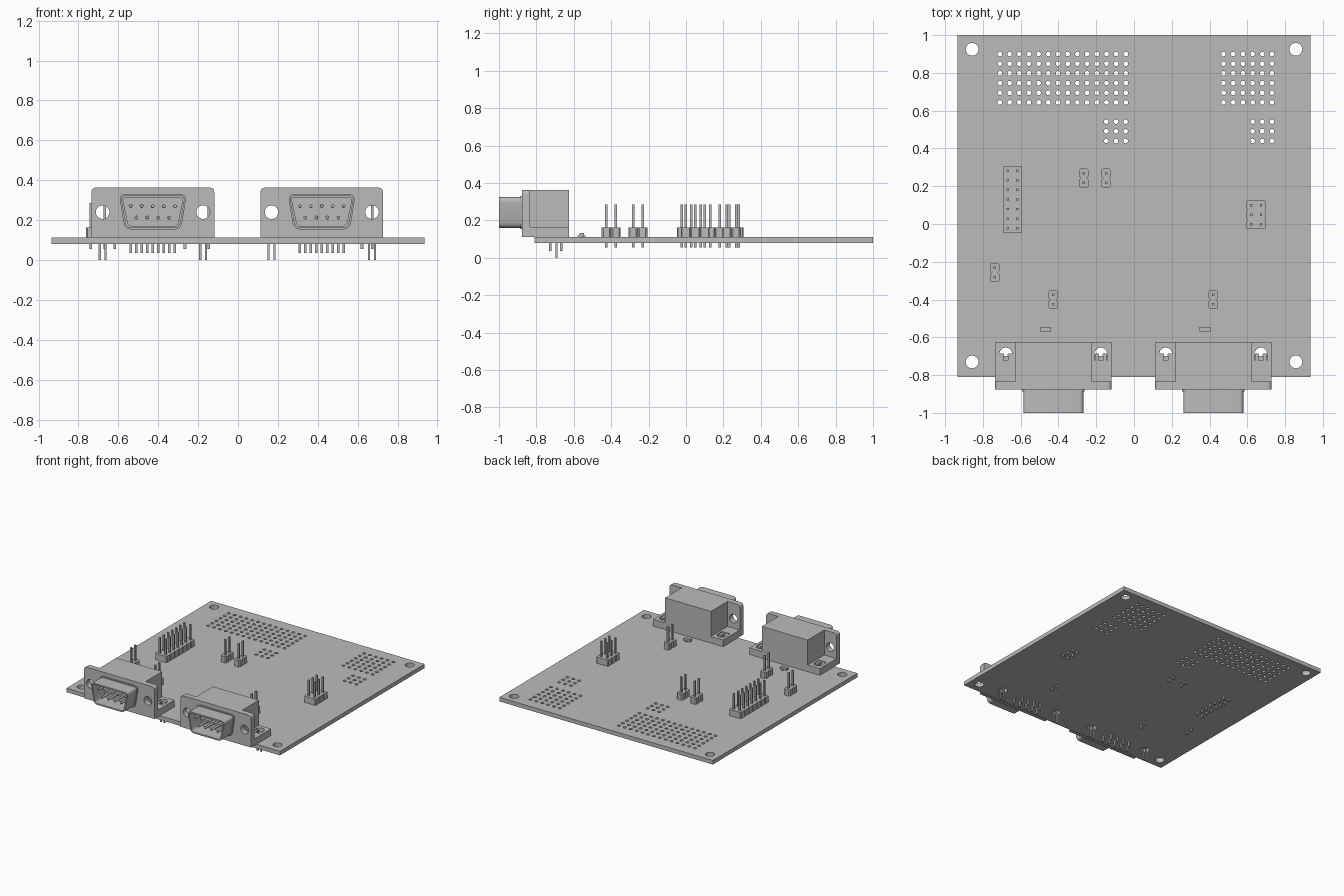
import bpy, bmesh, math
from mathutils import Matrix, Vector

cube = bpy.data.objects.get("Cube")
if cube:
    bpy.data.objects.remove(cube, do_unlink=True)

grey = bpy.data.materials.new("plain_grey")
grey.use_nodes = True
COLOUR = (0.5, 0.5, 0.5, 1)
grey.diffuse_color = COLOUR
grey.node_tree.nodes["Principled BSDF"].inputs["Base Color"].default_value = COLOUR

BOARD_LOW, BOARD_TOP = 0.08, 0.112
PITCH = 0.0513
parts = []


def finish(name, mesh):
    mesh.materials.clear()
    mesh.materials.append(grey)
    ob = bpy.data.objects.new(name, mesh)
    bpy.context.collection.objects.link(ob)
    parts.append(ob)
    return ob


def circle(x, y, r, n=16):
    return [(x + r * math.cos(2 * math.pi * i / n), y + r * math.sin(2 * math.pi * i / n))
            for i in range(n)]


def rect(x0, x1, y0, y1):
    return [(x0, y0), (x1, y0), (x1, y1), (x0, y1)]


def rounded(points, radii, n=5):
    """Round each corner of a polygon by its radius."""
    out = []
    for i, p in enumerate(points):
        p, a, b = Vector(p), Vector(points[i - 1]), Vector(points[(i + 1) % len(points)])
        if radii[i] == 0:
            out.append(tuple(p))
            continue
        s, e = p + (a - p).normalized() * radii[i], p + (b - p).normalized() * radii[i]
        for k in range(n + 1):
            t = k / n
            out.append(tuple(s * (1 - t) ** 2 + p * 2 * t * (1 - t) + e * t * t))
    return out


def plate(name, loops, low, high, upright=False):
    """Extrude an outline with holes along z, or along y when upright."""
    curve = bpy.data.curves.new(name, "CURVE")
    curve.dimensions = "2D"
    curve.fill_mode = "BOTH"
    curve.extrude = (high - low) / 2
    for loop in loops:
        spline = curve.splines.new("POLY")
        spline.points.add(len(loop) - 1)
        for point, (x, y) in zip(spline.points, loop):
            point.co = (x, y, 0, 1)
        spline.use_cyclic_u = True
    temp = bpy.data.objects.new(name + "_outline", curve)
    bpy.context.collection.objects.link(temp)
    graph = bpy.context.evaluated_depsgraph_get()
    mesh = bpy.data.meshes.new_from_object(temp.evaluated_get(graph))
    bpy.data.objects.remove(temp, do_unlink=True)
    bm = bmesh.new()
    bm.from_mesh(mesh)
    bmesh.ops.remove_doubles(bm, verts=bm.verts, dist=0.00005)
    mid = (low + high) / 2
    if upright:
        bm.transform(Matrix.Translation((0, mid, 0)) @ Matrix.Rotation(math.pi / 2, 4, "X"))
    else:
        bm.transform(Matrix.Translation((0, 0, mid)))
    bmesh.ops.recalc_face_normals(bm, faces=bm.faces)
    bm.to_mesh(mesh)
    bm.free()
    return finish(name, mesh)


def boxes(name, spans):
    """One object from boxes given as (x0, x1, y0, y1, z0, z1)."""
    bm = bmesh.new()
    for x0, x1, y0, y1, z0, z1 in spans:
        place = Matrix.Translation(((x0 + x1) / 2, (y0 + y1) / 2, (z0 + z1) / 2))
        size = Matrix.Diagonal((x1 - x0, y1 - y0, z1 - z0, 1))
        bmesh.ops.create_cube(bm, size=1, matrix=place @ size)
    mesh = bpy.data.meshes.new(name)
    bm.to_mesh(mesh)
    bm.free()
    return finish(name, mesh)


def post(x, y, w, z0, z1):
    return (x - w, x + w, y - w, y + w, z0, z1)


# Circuit board with mounting, prototyping and connector holes
CONNECTORS = {"right": -0.427, "left": 0.42}
CLIP_X, CLIP_Y = 0.252, -0.688
holes = [circle(x, y, 0.034, 24) for x in (-0.857, 0.857) for y in (0.925, -0.73)]
for x0, y0, cols, rows in ((-0.71, 0.9, 14, 6), (0.474, 0.9, 6, 6),
                           (-0.147, 0.542, 3, 3), (0.628, 0.542, 3, 3)):
    holes += [circle(x0 + i * PITCH, y0 - j * PITCH, 0.0125, 12)
              for i in range(cols) for j in range(rows)]
for cx in CONNECTORS.values():
    holes += [circle(cx + s * CLIP_X, CLIP_Y, 0.034, 24) for s in (-1, 1)]
plate("circuit_board", [rect(-0.935, 0.935, -0.81, 1)] + holes, BOARD_LOW, BOARD_TOP)


# Pin headers: notched housing with square pins
def header(name, cx, cy, cols, rows):
    p = 0.0507
    w, h = cols * p / 2, rows * p / 2
    c = 0.009 if cols == 1 else 0.005
    side = []
    for j in range(rows):
        y = cy - h + j * p
        side += [(w - c, y), (w, y + c), (w, y + p - c), (w - c, y + p)]
    side = [q for i, q in enumerate(side) if i % 4 != 3 or i == len(side) - 1]
    outline = [(cx + x, y) for x, y in side] + [(cx - x, y) for x, y in reversed(side)]
    plate(name + "_housing", [outline], BOARD_TOP, 0.162)
    boxes(name + "_pins", [post(cx + (i - (cols - 1) / 2) * p, cy + (j - (rows - 1) / 2) * p,
                                0.0065, 0.055, 0.285)
                           for i in range(cols) for j in range(rows)])


header("long_header", -0.643, 0.13, 2, 7)
header("six_pin_header", 0.647, 0.049, 2, 3)
for n, (x, y) in enumerate(((-0.266, 0.243), (-0.147, 0.243), (-0.738, -0.257),
                            (-0.427, -0.4), (0.42, -0.4))):
    header("jumper_%d" % (n + 1), x, y, 1, 2)


# Outline of the serial connector shell
def shell_outline(cx, grow):
    top, low, h, mid = 0.163 + grow, 0.134 + grow, 0.082 + grow, 0.242
    pts = [(cx - low, mid - h), (cx + low, mid - h), (cx + top, mid + h), (cx - top, mid + h)]
    return rounded(pts, [0.03 + grow] * 4)


# Serial connectors
for side, cx in CONNECTORS.items():
    name = side + "_connector"
    half, top, back, front = 0.308, 0.363, -0.833, -0.877
    face = rounded(rect(cx - half, cx + half, BOARD_TOP, top), (0, 0, 0.025, 0.025))
    plate(name + "_flange",
          [face] + [circle(cx + s * CLIP_X, 0.24, 0.034, 24) for s in (-1, 1)],
          front, back, True)
    boxes(name + "_body", [(cx - 0.201, cx + 0.201, back, -0.625, BOARD_TOP, top)])
    plate(name + "_shell_rim", [shell_outline(cx, 0.007), shell_outline(cx, -0.011)],
          front - 0.009, front, True)
    plate(name + "_shell", [shell_outline(cx, 0), shell_outline(cx, -0.011)],
          -1, front, True)

    # Round contacts in two rows
    bm = bmesh.new()
    for count, z in ((5, 0.27), (4, 0.213)):
        for i in range(count):
            x = cx + (i - (count - 1) / 2) * 0.0555
            spot = Matrix.Translation((x, -0.925, z)) @ Matrix.Rotation(math.pi / 2, 4, "X")
            bmesh.ops.create_cone(bm, cap_ends=True, segments=12, radius1=0.009,
                                  radius2=0.008, depth=0.1, matrix=spot)
    mesh = bpy.data.meshes.new(name + "_contacts")
    bm.to_mesh(mesh)
    bm.free()
    finish(name + "_contacts", mesh)

    # Solder tails under the board
    boxes(name + "_tails", [post(cx + (i - 4) * 0.0277, -0.725 if i % 2 == 0 else -0.666,
                                 0.0065, 0.035, BOARD_TOP + 0.01) for i in range(9)])

    # Feet with hold-down clips
    for s, tag in ((-1, "outer_a"), (1, "outer_b")):
        mid = cx + s * CLIP_X
        edge = sorted((cx + s * 0.201, cx + s * half))
        slot = rect(mid - 0.034, mid + 0.034, -0.74, CLIP_Y)[:2]
        slot += [(mid + 0.034 * math.cos(a * math.pi / 10),
                  CLIP_Y + 0.034 * math.sin(a * math.pi / 10)) for a in range(11)]
        plate(name + "_foot_" + tag, [rect(*edge, back, -0.625), slot], BOARD_TOP, 0.165)
        clip = [(mid - 0.034, mid + 0.034, -0.74, -0.722, 0.135, 0.16),
                (mid - 0.012, mid + 0.012, -0.74, -0.7, BOARD_TOP, 0.14)]
        for k in (-1, 1):
            arm = sorted((mid + k * 0.012, mid + k * 0.032))
            clip.append((*arm, -0.74, -0.686, 0.135, 0.16))
            leg = sorted((mid + k * 0.009, mid + k * 0.02))
            clip.append((*leg, -0.697, -0.687, 0, 0.16))
        boxes(name + "_clip_" + tag, clip)

# Small three-lead surface parts
for side, x in (("right", -0.468), ("left", 0.377)):
    y, z = -0.558, BOARD_TOP
    boxes(side + "_small_chip",
          [(x - 0.029, x + 0.029, y - 0.012, y + 0.012, z + 0.003, z + 0.02),
           (x - 0.007, x + 0.007, y, y + 0.022, z, z + 0.007)]
          + [(x + k - 0.006, x + k + 0.006, y - 0.022, y, z, z + 0.007)
             for k in (-0.019, 0.019)])

# Smooth the round parts, keep edges sharp
bpy.ops.object.select_all(action="DESELECT")
for ob in parts:
    ob.select_set(True)
bpy.context.view_layer.objects.active = parts[0]
bpy.ops.object.shade_smooth_by_angle(angle=math.radians(35))
